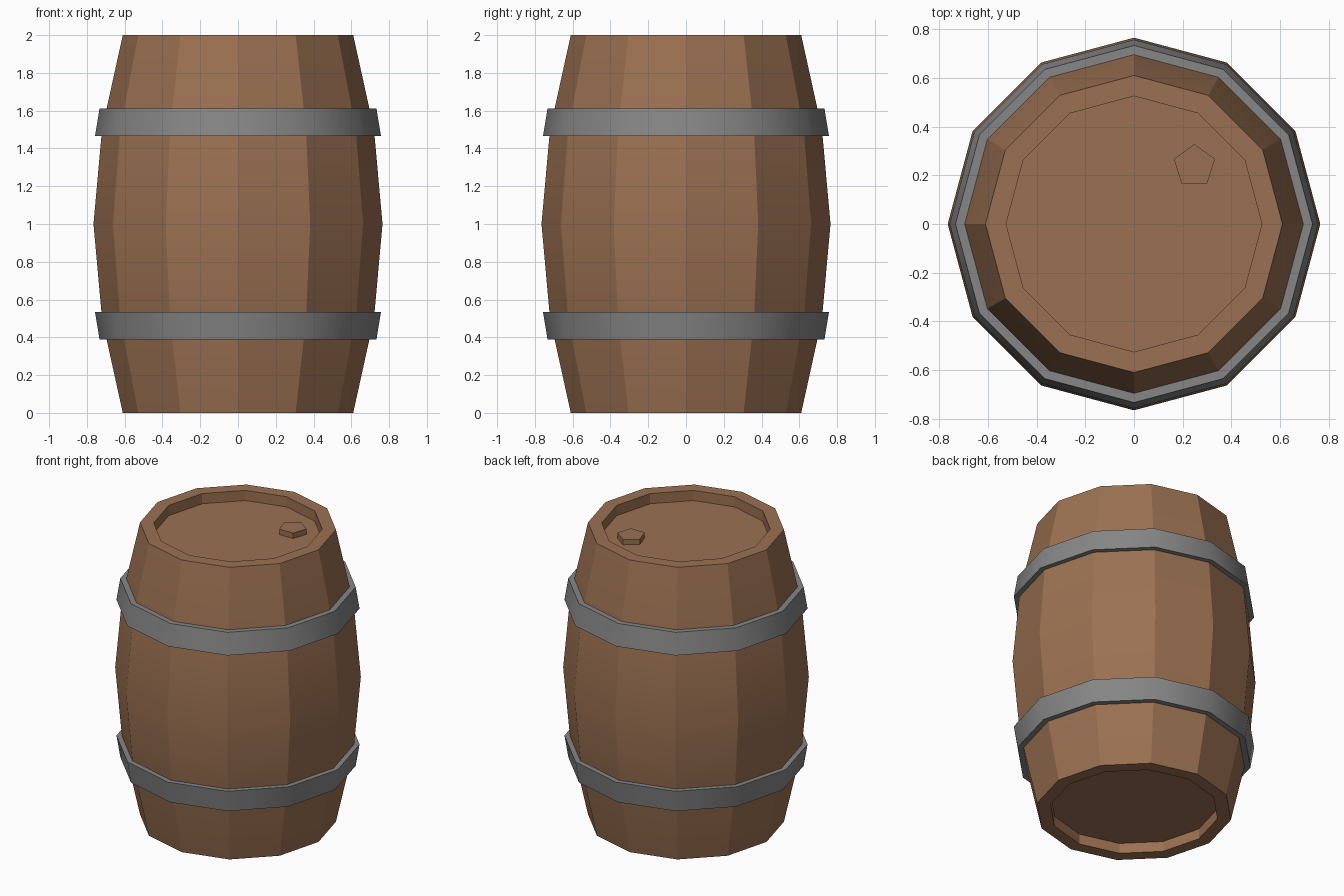
import bpy, bmesh, math

if "Cube" in bpy.data.objects:
    bpy.data.objects.remove(bpy.data.objects["Cube"])

SIDES = 12


def material(name, rgb):
    m = bpy.data.materials.new(name)
    m.diffuse_color = (*rgb, 1)
    m.use_nodes = True
    m.node_tree.nodes["Principled BSDF"].inputs["Base Color"].default_value = m.diffuse_color
    return m


wood = material("brown wood", (0.328, 0.165, 0.084))
iron = material("grey iron", (0.24, 0.24, 0.24))


def lathe(name, profile, mat, smooth_angle, closed=False, sides=SIDES):
    """Spin an (r, z) profile around z; open profiles get capped ends."""
    bm = bmesh.new()
    rings = []
    for r, z in profile:
        rings.append([bm.verts.new((r * math.cos(2 * math.pi * i / sides),
                                    r * math.sin(2 * math.pi * i / sides), z))
                      for i in range(sides)])
    pairs = list(zip(rings, rings[1:]))
    if closed:
        pairs.append((rings[-1], rings[0]))
    for a, b in pairs:
        for i in range(sides):
            j = (i + 1) % sides
            bm.faces.new((a[i], a[j], b[j], b[i]))
    if not closed:
        bm.faces.new(rings[0])
        bm.faces.new(rings[-1])
    bmesh.ops.recalc_face_normals(bm, faces=bm.faces)
    mesh = bpy.data.meshes.new(name)
    bm.to_mesh(mesh)
    bm.free()
    mesh.materials.append(mat)
    ob = bpy.data.objects.new(name, mesh)
    bpy.context.collection.objects.link(ob)
    if smooth_angle:
        bpy.ops.object.select_all(action='DESELECT')
        ob.select_set(True)
        bpy.context.view_layer.objects.active = ob
        bpy.ops.object.shade_smooth_by_angle(angle=math.radians(smooth_angle))
    return ob


# Barrel body with recessed ends; staves keep crisp vertical edges
lower = [(0.525, 0.07), (0.525, 0.0), (0.61, 0.0), (0.72, 0.5)]
upper = [(r, 2 - z) for r, z in reversed(lower)]
lathe("barrel_body", lower + [(0.765, 1.0)] + upper, wood, 20)

# Iron hoops, mirrored about mid height
hoop = [(0.757, 1.465), (0.733, 1.612), (0.68, 1.612), (0.70, 1.465)]
lathe("upper_hoop", hoop, iron, 40, closed=True)
lathe("lower_hoop", [(r, 2 - z) for r, z in hoop], iron, 40, closed=True)

# Five-sided bung on the lid
bung = lathe("bung", [(0.089, 1.92), (0.089, 1.967)], wood, 0, sides=5)
bung.rotation_euler.z = math.pi / 2
bung.location = (0.248, 0.239, 0)
